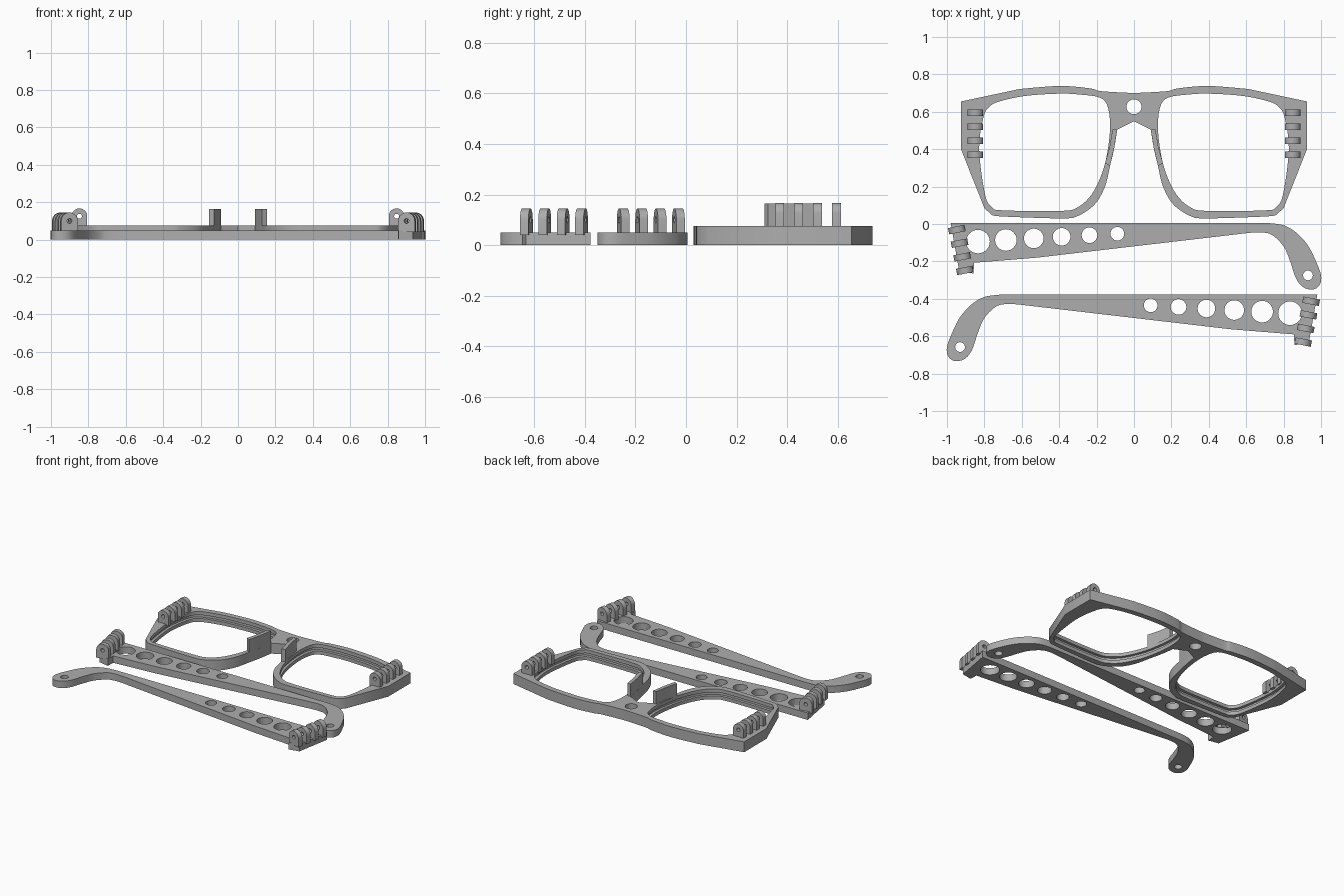
import bpy, bmesh, math
from mathutils import Vector, Matrix

if "Cube" in bpy.data.objects:
    bpy.data.objects.remove(bpy.data.objects["Cube"], do_unlink=True)

grey = bpy.data.materials.new("matte grey")
grey.use_nodes = True
grey.diffuse_color = (0.42, 0.42, 0.42, 1)
grey.node_tree.nodes["Principled BSDF"].inputs["Base Color"].default_value = (0.42, 0.42, 0.42, 1)


def smooth(pts, closed=False, n=5):
    """Round a polyline with a Catmull-Rom spline."""
    count, out = len(pts), []
    at = lambda i: Vector(pts[i % count] if closed else pts[max(0, min(i, count - 1))])
    for i in range(count if closed else count - 1):
        a, b, c, d = (at(i + k) for k in (-1, 0, 1, 2))
        for k in range(n):
            t = k / n
            out.append((2*b + (c - a)*t + (2*a - 5*b + 4*c - d)*t*t
                        + (3*b - a - 3*c + d)*t**3) / 2)
    return out if closed else out + [at(count - 1)]


def circle(x, y, r, n=32):
    return [(x + r*math.cos(2*math.pi*i/n), y + r*math.sin(2*math.pi*i/n)) for i in range(n)]


def loft(name, layers):
    """Closed solid through (outline, height) layers."""
    bm = bmesh.new()
    rings = [[bm.verts.new((p[0], p[1], z)) for p in pts] for pts, z in layers]
    for low, high in zip(rings, rings[1:]):
        for i in range(len(low)):
            j = (i + 1) % len(low)
            bm.faces.new((low[i], low[j], high[j], high[i]))
    bm.faces.new(rings[0][::-1])
    bm.faces.new(rings[-1])
    bmesh.ops.recalc_face_normals(bm, faces=bm.faces)
    mesh = bpy.data.meshes.new(name)
    bm.to_mesh(mesh)
    bm.free()
    mesh.materials.append(grey)
    obj = bpy.data.objects.new(name, mesh)
    bpy.context.collection.objects.link(obj)
    return obj


def activate(obj):
    bpy.ops.object.select_all(action='DESELECT')
    obj.select_set(True)
    bpy.context.view_layer.objects.active = obj


def cut(obj, cutter):
    mod = obj.modifiers.new("cut", 'BOOLEAN')
    mod.operation, mod.solver, mod.object = 'DIFFERENCE', 'EXACT', cutter
    activate(obj)
    bpy.ops.object.modifier_apply(modifier=mod.name)
    bpy.data.objects.remove(cutter, do_unlink=True)


def drill(obj, x, y, r):
    cut(obj, loft("drill", [(circle(x, y, r), -0.1), (circle(x, y, r), 0.3)]))


def finish(obj):
    activate(obj)
    bpy.ops.object.shade_smooth_by_angle(angle=math.radians(30))


def knuckle(name, x, y, z, base, r, side, turn=0):
    """Upright hinge plate: round top, pin hole, foot sunk into the part below."""
    arc = [(r*math.cos(math.pi*i/14), r*math.sin(math.pi*i/14)) for i in range(15)]
    foot = base - z - 0.01
    outline = arc + [(-r, foot), (r, foot)]
    obj = loft(name, [(outline, -0.017), (outline, 0.017)])
    drill(obj, 0, 0, 0.013)
    stand = Matrix.Rotation(math.pi/2, 4, 'X')
    obj.data.transform(Matrix.Translation((x, y, z)) @ Matrix.Rotation(turn, 4, 'Z') @ stand)
    finish(obj)


def flip(pts, s, dy=0):
    return [(s*p[0], p[1] + dy) for p in pts]


# Front frame: half outline mirrored across the bridge
top_edge = smooth([(0, 0.70), (0.175, 0.71), (0.235, 0.725), (0.395, 0.738), (0.61, 0.722)])
low_edge = smooth([(0.76, 0.048), (0.70, 0.04), (0.39, 0.03), (0.30, 0.043), (0.21, 0.105),
                   (0.155, 0.20), (0.128, 0.31), (0.105, 0.41), (0.09, 0.505)])
half = top_edge + [(0.925, 0.655), (0.925, 0.40), (0.80, 0.085)] + low_edge
outline = half + [(0, 0.55)] + flip(half[:0:-1], -1)
frame = loft("front_frame", [(outline, 0), (outline, 0.075)])
drill(frame, 0, 0.627, 0.04)

# Lens openings with a groove around the middle of the wall
lens = smooth([(0.395, 0.697), (0.58, 0.685), (0.72, 0.655), (0.775, 0.625), (0.805, 0.57),
               (0.828, 0.40), (0.797, 0.16), (0.76, 0.09), (0.70, 0.073), (0.39, 0.07),
               (0.30, 0.09), (0.225, 0.16), (0.168, 0.28), (0.138, 0.41), (0.128, 0.54),
               (0.145, 0.64), (0.19, 0.678), (0.29, 0.692)], closed=True, n=4)
wide = [(0.48 + (p[0] - 0.48)*1.055, 0.385 + (p[1] - 0.385)*1.065) for p in lens]
for s in (1, -1):
    a, b = flip(lens, s), flip(wide, s)
    cut(frame, loft("lens_cutter", [(a, -0.1), (a, 0.025), (b, 0.025), (b, 0.05), (a, 0.05), (a, 0.2)]))
finish(frame)

# Temple arm shape
tip = smooth([(0.62, -0.047), (0.685, -0.045), (0.74, -0.06), (0.80, -0.12), (0.835, -0.20),
              (0.866, -0.29), (0.905, -0.338), (0.957, -0.35), (0.993, -0.325), (1.0, -0.275),
              (0.973, -0.20), (0.93, -0.115), (0.866, -0.045), (0.80, -0.007), (0.72, 0.005)])
arm = [(-0.98, 0.005), (-0.935, -0.25), (-0.858, -0.265), (-0.855, -0.207), (-0.52, -0.18)] + tip

for s, side, dy in ((1, "right", 0), (-1, "left", -0.383)):
    # Temple arm with a row of shrinking holes and a hole in the ear tip
    temple = loft(side + "_temple", [(flip(arm, s, dy), 0), (flip(arm, s, dy), 0.05)])
    for i in range(6):
        drill(temple, s*(-0.834 + 0.149*i), dy - 0.094 + 0.0084*i, 0.063 - 0.0053*i)
    drill(temple, s*0.93, dy - 0.275, 0.026)
    finish(temple)
    for i in range(4):
        # Hinge plates on the temple and on the frame
        knuckle(side + "_temple_hinge", s*(-0.947 + 0.0143*i), dy - 0.03 - 0.0727*i,
                0.1, 0.05, 0.045, s, s*math.radians(11))
        knuckle(side + "_frame_hinge", -s*0.848, 0.595 - 0.075*i, 0.125, 0.075, 0.042, s)

    # Nose pad standing on the rim
    pad = flip([(0.115, 0.505), (0.09, 0.505), (0.105, 0.41), (0.128, 0.31), (0.155, 0.325),
                (0.131, 0.41)], -s)
    finish(loft(side + "_nose_pad", [(pad, 0.06), (pad, 0.165)]))
